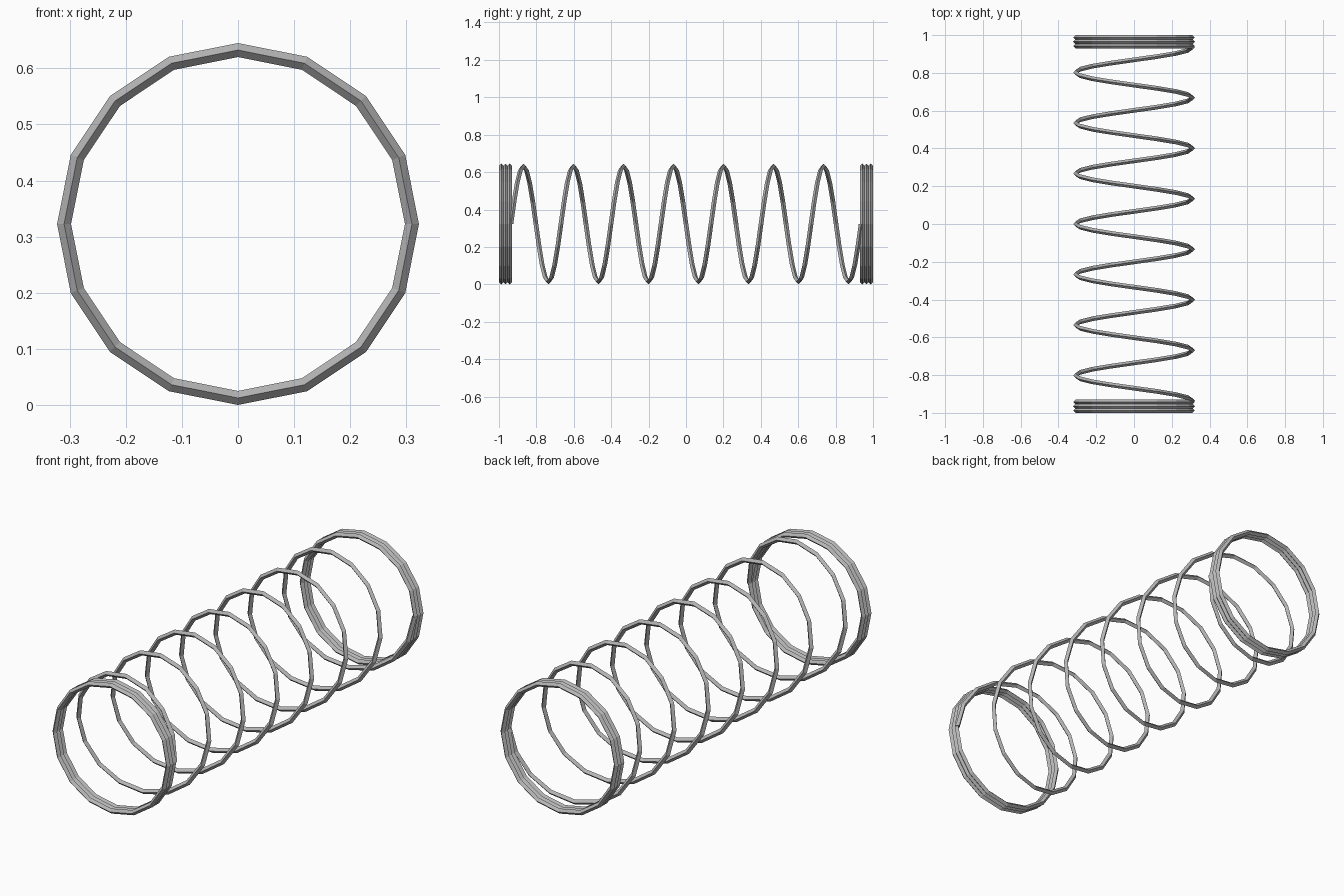
import bpy, bmesh
from math import sin, cos, pi

cube = bpy.data.objects.get("Cube")
if cube:
    bpy.data.objects.remove(cube, do_unlink=True)

RADIUS, WIRE, SIDES = 0.31, 0.0125, 16
CENTRE_Z = RADIUS + WIRE
TURNS, HALF_SPAN = 7, 0.936

steel = bpy.data.materials.new("steel grey")
steel.use_nodes = True
grey = (0.46, 0.46, 0.46, 1)
steel.diffuse_color = grey
steel.node_tree.nodes["Principled BSDF"].inputs["Base Color"].default_value = grey


def coil(name, y_start, y_end, turns, closed=False):
    """Sweep a diamond wire section around the y axis."""
    bm = bmesh.new()
    steps = SIDES * turns
    rows = []
    for i in range(steps if closed else steps + 1):
        a = 2 * pi * i / SIDES
        y = y_start + (y_end - y_start) * i / steps
        row = []
        for k in range(4):
            r = RADIUS + WIRE * cos(k * pi / 2)
            row.append(bm.verts.new((r * cos(a), y + WIRE * sin(k * pi / 2),
                                     CENTRE_Z + r * sin(a))))
        rows.append(row)
    following = rows[1:] + rows[:1] if closed else rows[1:]
    for row, nxt in zip(rows, following):
        for k in range(4):
            j = (k + 1) % 4
            bm.faces.new((row[k], row[j], nxt[j], nxt[k]))
    if not closed:
        bm.faces.new(rows[0])
        bm.faces.new(rows[-1])
    bmesh.ops.recalc_face_normals(bm, faces=bm.faces)
    mesh = bpy.data.meshes.new(name)
    bm.to_mesh(mesh)
    bm.free()
    mesh.materials.append(steel)
    obj = bpy.data.objects.new(name, mesh)
    bpy.context.collection.objects.link(obj)
    return obj


# Open working coils
coil("spring_coils", -HALF_SPAN, HALF_SPAN, TURNS)

# Tightly packed closed coils at both ends
for end, side in (("front", -1), ("back", 1)):
    for n in range(3):
        y = side * (1 - WIRE - n * 0.0225)
        coil(f"{end}_end_coil_{n + 1}", y, y, 1, closed=True)
